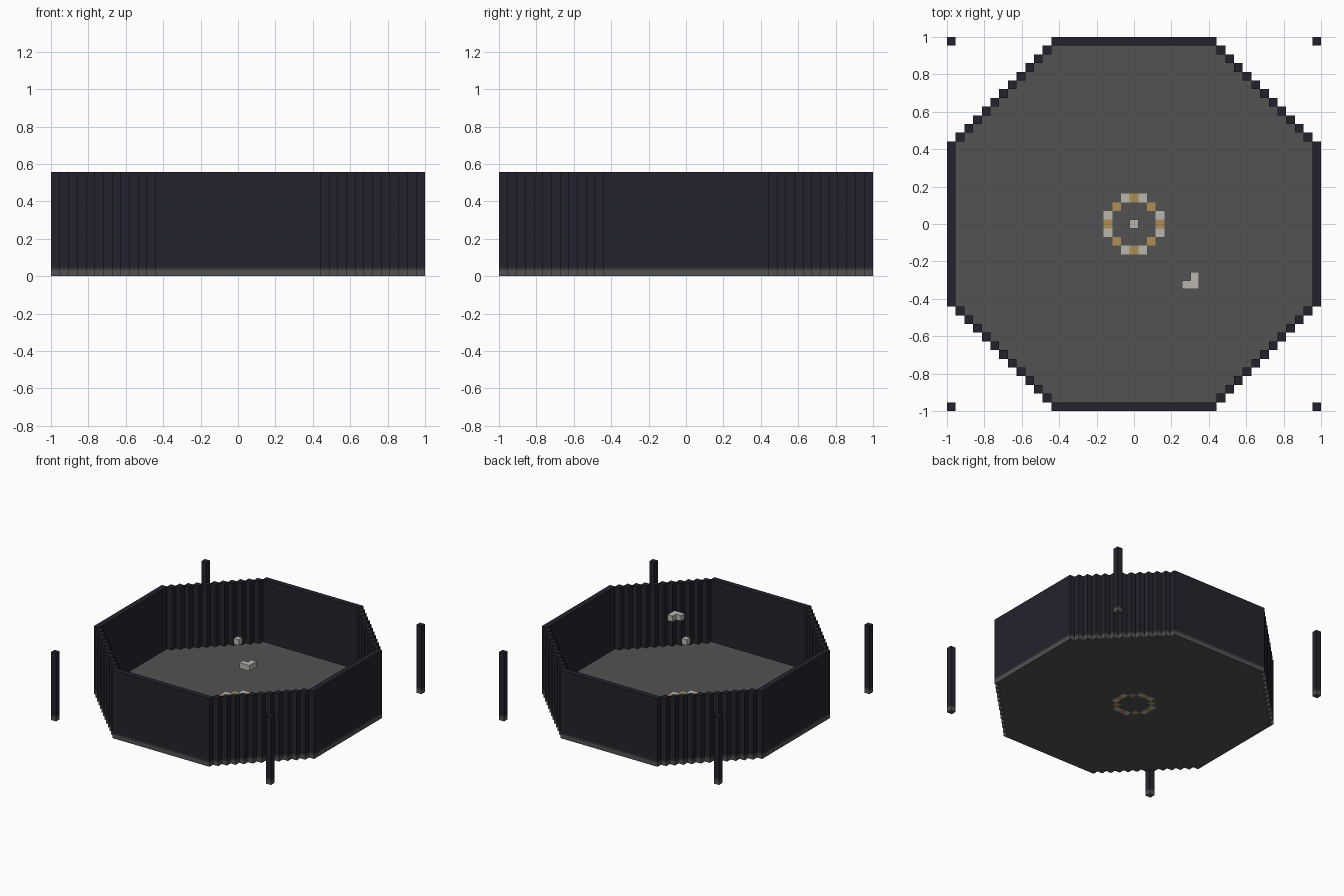
import bpy
import bmesh

if "Cube" in bpy.data.objects:
    bpy.data.objects.remove(bpy.data.objects["Cube"], do_unlink=True)

HALF = 21                    # cells from the centre to the outer wall
CELL = 2 / (2 * HALF + 1)    # edge of one block
DIAG = 30                    # |i| + |j| along the slanted walls
TOP = 12 * CELL


def material(name, rgb):
    m = bpy.data.materials.new(name)
    m.use_nodes = True
    m.diffuse_color = (*rgb, 1)
    bsdf = m.node_tree.nodes["Principled BSDF"]
    bsdf.inputs["Base Color"].default_value = (*rgb, 1)
    bsdf.inputs["Roughness"].default_value = 0.9
    return m


STONE = material("grey stone", (0.085, 0.085, 0.085))
FOOT = material("dark grey footing", (0.037, 0.036, 0.038))
WALL = material("midnight blue", (0.0165, 0.0165, 0.026))
PALE = material("pale stone", (0.49, 0.47, 0.43))
GOLD = material("gold", (0.42, 0.27, 0.09))


def slab(name, cells, z0, z1, mats, rule=lambda c: 0):
    """Extrude a set of grid cells into one block shape without inner walls."""
    cells = set(cells)
    bm = bmesh.new()
    cache = {}

    def vert(i, j, z):
        if (i, j, z) not in cache:
            cache[i, j, z] = bm.verts.new(((i - 0.5) * CELL, (j - 0.5) * CELL, z))
        return cache[i, j, z]

    for i, j in sorted(cells):
        ring = [(i, j), (i + 1, j), (i + 1, j + 1), (i, j + 1)]
        low = [vert(*p, z0) for p in ring]
        high = [vert(*p, z1) for p in ring]
        faces = [bm.faces.new(high), bm.faces.new(low[::-1])]
        for k, (di, dj) in enumerate([(0, -1), (1, 0), (0, 1), (-1, 0)]):
            if (i + di, j + dj) not in cells:
                n = (k + 1) % 4
                faces.append(bm.faces.new((low[k], low[n], high[n], high[k])))
        for f in faces:
            f.material_index = rule((i, j))
    mesh = bpy.data.meshes.new(name)
    bm.to_mesh(mesh)
    bm.free()
    for m in mats:
        mesh.materials.append(m)
    obj = bpy.data.objects.new(name, mesh)
    bpy.context.collection.objects.link(obj)
    return obj


# Plan of the octagon
span = range(-HALF, HALF + 1)
octagon = {(i, j) for i in span for j in span if abs(i) + abs(j) <= DIAG}
rim = {(i, j) for i, j in octagon
       if max(abs(i), abs(j)) == HALF or abs(i) + abs(j) == DIAG}


# Floor with a ring of alternating pale and gold blocks
def floor_colour(cell):
    a, b = sorted(map(abs, cell))
    if (a, b) == (1, 3):
        return 1
    if (a, b) in ((0, 3), (2, 2)):
        return 2
    return 0


slab("floor", octagon - rim, 0, CELL, [STONE, PALE, GOLD], floor_colour)


# Walls and corner posts share the same layers
def upright(name, cells):
    split = CELL * 0.7
    slab(name + "_base", cells, 0, split, [STONE])
    slab(name + "_footing", cells, split, CELL, [FOOT])
    slab(name, cells, CELL, TOP, [WALL])


upright("wall", rim)
for side, sx in (("left", 1), ("right", -1)):
    for end, sy in (("front", -1), ("back", 1)):
        upright(f"{end}_{side}_post", [(sx * HALF, sy * HALF)])

# Floating blocks level with the wall top
slab("centre_block", [(0, 0)], TOP - CELL, TOP, [PALE])
slab("corner_block", [(6, -7), (7, -7), (7, -6)], TOP - CELL, TOP, [PALE])
